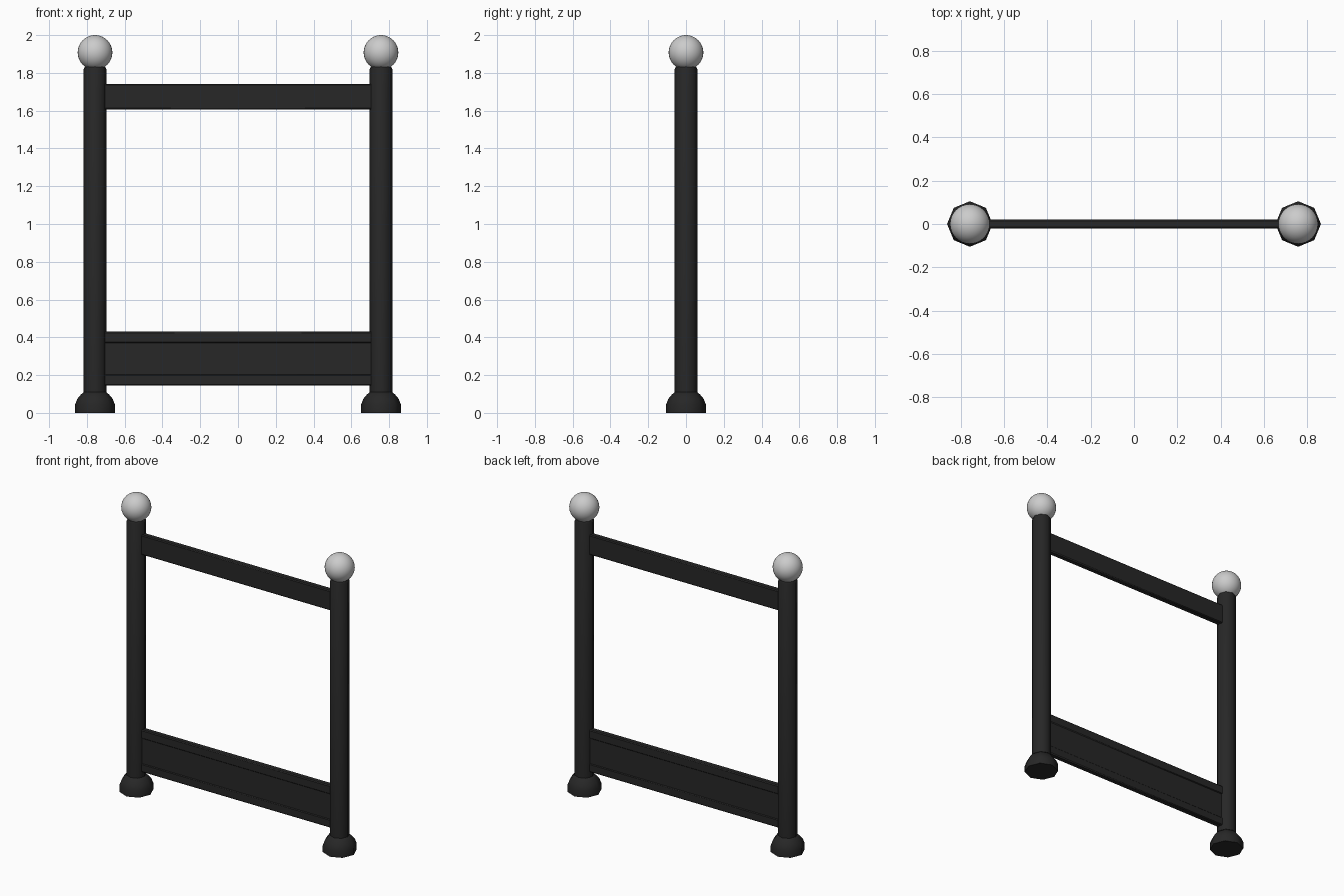
import bpy, bmesh, math

if "Cube" in bpy.data.objects:
    bpy.data.objects.remove(bpy.data.objects["Cube"])

black = bpy.data.materials.new("black_metal")
black.diffuse_color = (0.02, 0.02, 0.02, 1)
black.use_nodes = True
black.node_tree.nodes["Principled BSDF"].inputs["Base Color"].default_value = black.diffuse_color

POST_X = 0.757
SIDES = 8


def finish(obj, angle, mat=None):
    if mat:
        obj.data.materials.append(mat)
    bpy.ops.object.select_all(action='DESELECT')
    obj.select_set(True)
    bpy.context.view_layer.objects.active = obj
    bpy.ops.object.shade_smooth_by_angle(angle=math.radians(angle))


def lathe(name, profile, x):
    """Closed eight-sided turned part from (radius, z) points."""
    bm = bmesh.new()
    rings = []
    for r, z in profile:
        rings.append([bm.verts.new((r * math.cos(2 * math.pi * i / SIDES),
                                    r * math.sin(2 * math.pi * i / SIDES), z))
                      for i in range(SIDES)])
    for a, b in zip(rings, rings[1:]):
        for i in range(SIDES):
            j = (i + 1) % SIDES
            bm.faces.new((a[i], a[j], b[j], b[i]))
    bm.faces.new(rings[0][::-1])
    bm.faces.new(rings[-1])
    mesh = bpy.data.meshes.new(name)
    bm.to_mesh(mesh)
    bm.free()
    obj = bpy.data.objects.new(name, mesh)
    obj.location.x = x
    bpy.context.collection.objects.link(obj)
    finish(obj, 50, black)


def bar(name, z0, z1, depth, bevel=0.0):
    """Horizontal bar running from post to post."""
    bpy.ops.mesh.primitive_cube_add(size=1, location=(0, 0, (z0 + z1) / 2))
    obj = bpy.context.object
    obj.name = name
    for v in obj.data.vertices:
        v.co.x *= 2 * POST_X - 0.06
        v.co.y *= depth
        v.co.z *= z1 - z0
    if bevel:
        mod = obj.modifiers.new("edge", 'BEVEL')
        mod.width = bevel
        mod.segments = 1
    finish(obj, 30, black)


for side, x in (("left", -POST_X), ("right", POST_X)):
    # Post with a softened top edge, and its flared foot
    lathe(side + "_post", [(0.06, 0.05), (0.06, 1.82), (0.052, 1.835)], x)
    lathe(side + "_foot", [(0.105, 0), (0.105, 0.045), (0.093, 0.075),
                           (0.075, 0.097), (0.06, 0.11)], x)
    # Ball finial
    bpy.ops.mesh.primitive_uv_sphere_add(segments=32, ring_count=16,
                                         radius=0.092, location=(x, 0, 1.908))
    ball = bpy.context.object
    ball.name = side + "_ball"
    finish(ball, 60)

# Top rail
bar("top_rail", 1.607, 1.741, 0.04, 0.006)

# Lower board: a thinner panel framed by two rails
bar("lower_panel", 0.19, 0.38, 0.03)
bar("lower_board_top_rail", 0.37, 0.43, 0.04, 0.006)
bar("lower_board_bottom_rail", 0.145, 0.203, 0.04, 0.006)
